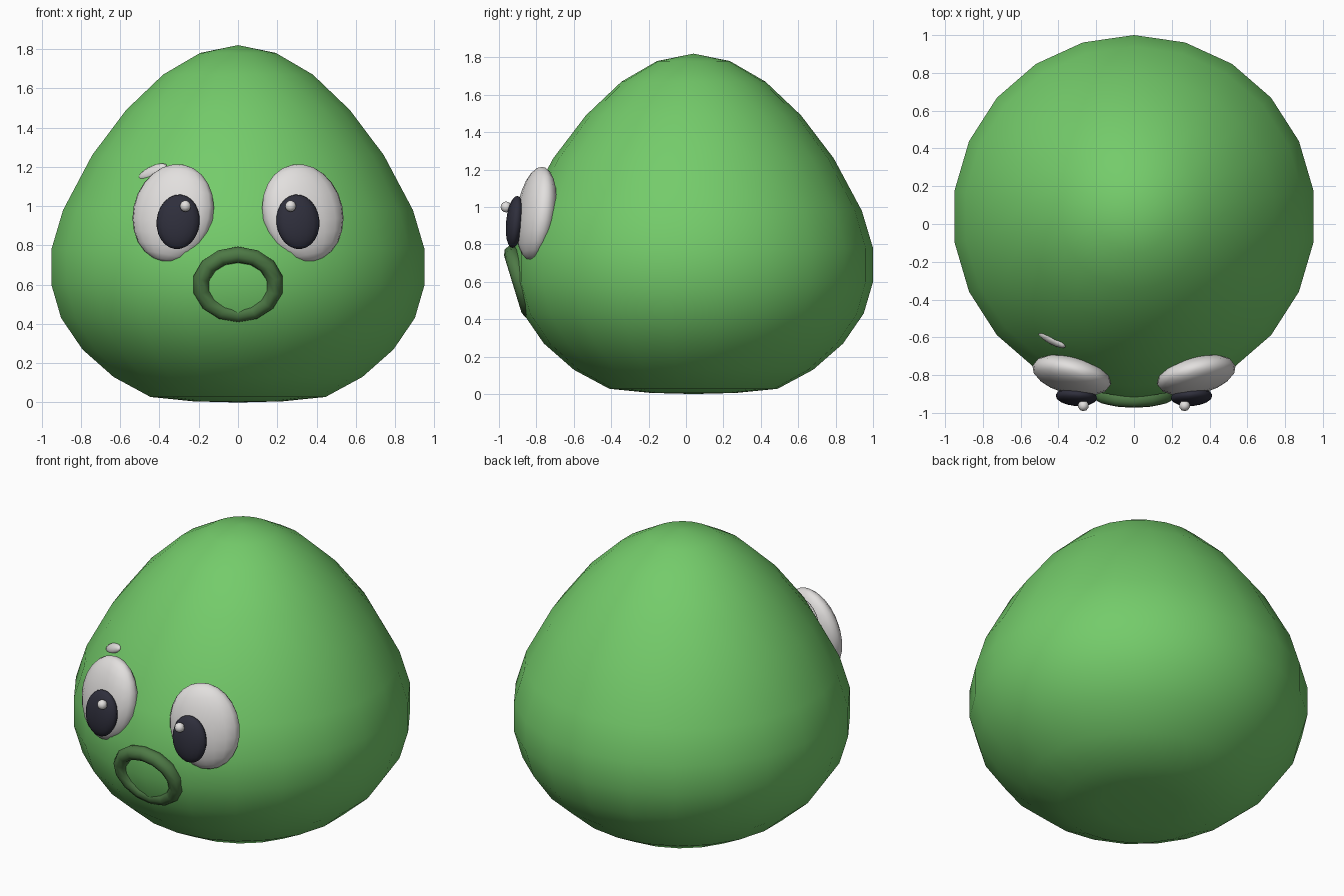
import bpy, bmesh, math
from mathutils import Matrix, Euler, Vector

if "Cube" in bpy.data.objects:
    bpy.data.objects.remove(bpy.data.objects["Cube"])


def material(name, rgb):
    m = bpy.data.materials.new(name)
    m.diffuse_color = (*rgb, 1)
    m.use_nodes = True
    m.node_tree.nodes["Principled BSDF"].inputs["Base Color"].default_value = m.diffuse_color
    return m


green = material("leaf green", (0.175, 0.60, 0.145))
dark_green = material("dark green", (0.075, 0.19, 0.06))
white = material("warm white", (0.76, 0.74, 0.73))
black = material("dark navy", (0.028, 0.028, 0.045))


def finish(name, bm, mat):
    bmesh.ops.recalc_face_normals(bm, faces=bm.faces)
    for f in bm.faces:
        f.smooth = True
    me = bpy.data.meshes.new(name)
    bm.to_mesh(me)
    bm.free()
    me.materials.append(mat)
    ob = bpy.data.objects.new(name, me)
    bpy.context.collection.objects.link(ob)
    return ob


def lathe(name, profile, segs, centre, mat):
    """Closed surface of revolution; the end points are poles."""
    bm = bmesh.new()
    bottom = bm.verts.new((*centre, profile[0][1]))
    top = bm.verts.new((*centre, profile[-1][1]))
    rings = []
    for r, z in profile[1:-1]:
        rings.append([bm.verts.new((centre[0] + r * math.sin(2 * math.pi * i / segs),
                                    centre[1] + r * math.cos(2 * math.pi * i / segs), z))
                      for i in range(segs)])
    for i in range(segs):
        j = (i + 1) % segs
        bm.faces.new((bottom, rings[0][i], rings[0][j]))
        bm.faces.new((top, rings[-1][j], rings[-1][i]))
        for a, b in zip(rings, rings[1:]):
            bm.faces.new((a[i], a[j], b[j], b[i]))
    return finish(name, bm, mat)


def ellipsoid(name, loc, radii, rot, mat, segs=16, rings=12, side=1):
    """Ellipsoid turned by rot in degrees; side=-1 mirrors it across x."""
    bm = bmesh.new()
    bmesh.ops.create_uvsphere(bm, u_segments=segs, v_segments=rings, radius=1)
    turn = Euler([math.radians(a) for a in rot]).to_matrix().to_4x4()
    m = Matrix.Translation(loc) @ turn @ Matrix.Diagonal((*radii, 1))
    bm.transform(Matrix.Diagonal((side, 1, 1, 1)) @ m)
    return finish(name, bm, mat)


def torus(name, loc, major, minor, tilt, mat, segs=14, sides=8):
    bm = bmesh.new()
    grid = []
    for i in range(segs):
        a = 2 * math.pi * i / segs
        grid.append([bm.verts.new(((major + minor * math.cos(b)) * math.sin(a),
                                   minor * math.sin(b),
                                   (major * 0.84 + minor * math.cos(b)) * math.cos(a)))
                     for b in [2 * math.pi * k / sides for k in range(sides)]])
    for i in range(segs):
        for k in range(sides):
            n, l = (i + 1) % segs, (k + 1) % sides
            bm.faces.new((grid[i][k], grid[n][k], grid[n][l], grid[i][l]))
    bm.transform(Matrix.Translation(loc) @ Matrix.Rotation(math.radians(tilt), 4, 'X'))
    return finish(name, bm, mat)


# Body: rounded drop shape
lathe("body", [(0, 0), (0.23, 0.006), (0.45, 0.028), (0.64, 0.13), (0.80, 0.27),
               (0.91, 0.43), (0.96, 0.60), (0.96, 0.78), (0.90, 0.98), (0.75, 1.26),
               (0.575, 1.49), (0.385, 1.67), (0.195, 1.78), (0, 1.82)],
      22, (0, 0.04), green)

# Eyes, pupils and glints, mirrored
for side, label in ((1, "right"), (-1, "left")):
    ellipsoid(label + "_eye", (0.33, -0.80, 0.965), (0.212, 0.095, 0.253),
              (-9, -10, 16), white, side=side)
    ellipsoid(label + "_pupil", (0.305, -0.915, 0.92), (0.11, 0.047, 0.14),
              (-6, -5, 5), black, side=side)
    ellipsoid(label + "_glint", (0.268, -0.962, 1.0), (0.029, 0.029, 0.029),
              (0, 0, 0), white, 10, 8, side=side)

# Small white sliver above the left eye
ellipsoid("brow_sliver", (-0.435, -0.612, 1.175), (0.088, 0.022, 0.032),
          (-30, -22, -28), white, 12, 8)

# Ring mouth, sunk into the body at its lower edge
torus("mouth", (0, -0.885, 0.60), 0.19, 0.043, 17, dark_green)
